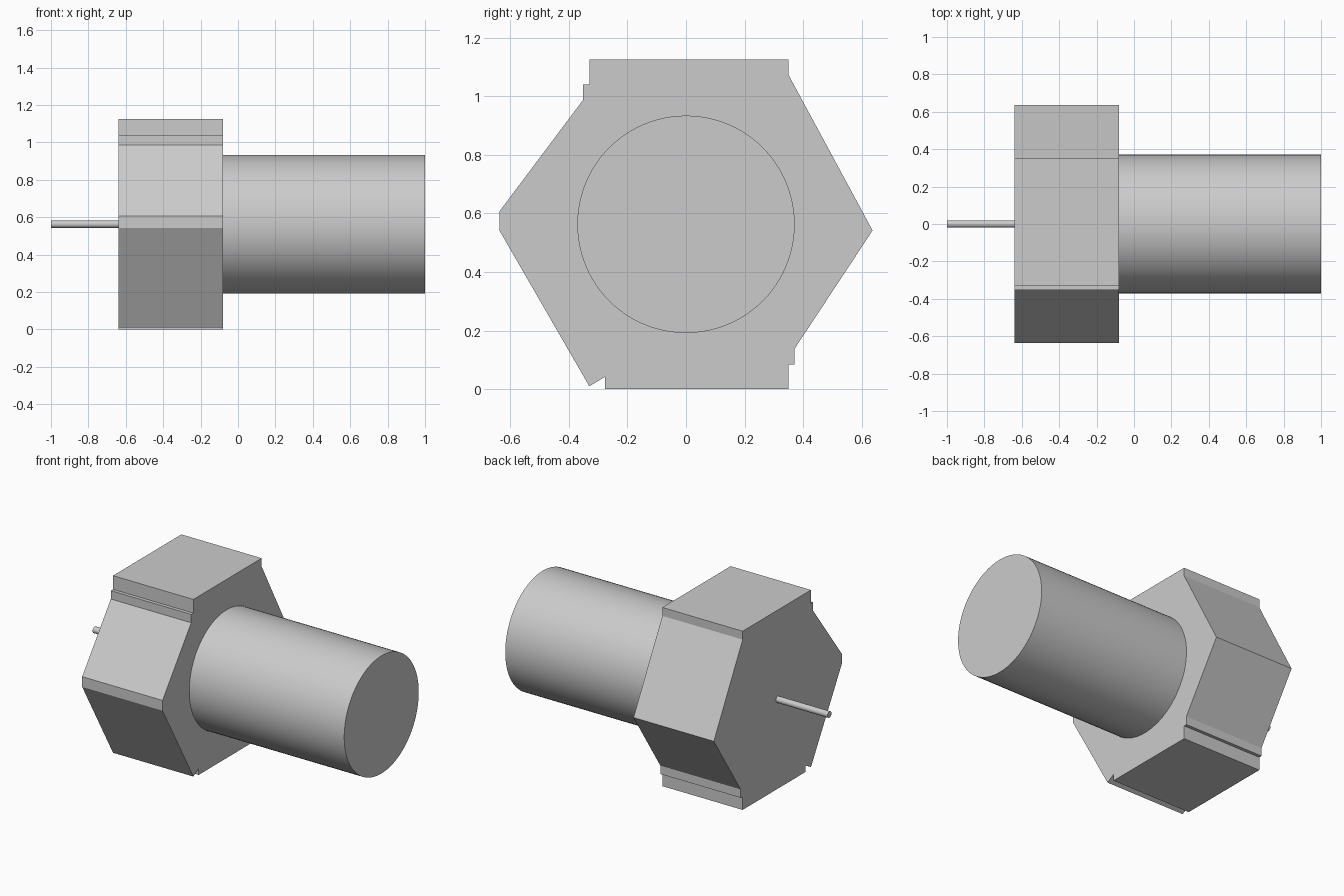
import bpy, bmesh, math
from mathutils import Matrix

cube = bpy.data.objects.get("Cube")
if cube:
    bpy.data.objects.remove(cube, do_unlink=True)

grey = bpy.data.materials.new("plain grey")
grey.use_nodes = True
colour = (0.6, 0.6, 0.6, 1)
grey.diffuse_color = colour
grey.node_tree.nodes["Principled BSDF"].inputs["Base Color"].default_value = colour

AXIS_Z = 0.563


def add_object(name, bm):
    bmesh.ops.recalc_face_normals(bm, faces=bm.faces)
    mesh = bpy.data.meshes.new(name)
    bm.to_mesh(mesh)
    bm.free()
    mesh.materials.append(grey)
    obj = bpy.data.objects.new(name, mesh)
    bpy.context.collection.objects.link(obj)
    return obj


def rod(name, x0, x1, radius, sides):
    """Smooth cylinder lying along x."""
    bm = bmesh.new()
    place = Matrix.Translation(((x0 + x1) / 2, 0, AXIS_Z)) @ Matrix.Rotation(math.pi / 2, 4, 'Y')
    bmesh.ops.create_cone(bm, cap_ends=True, segments=sides, radius1=radius,
                          radius2=radius, depth=x1 - x0, matrix=place)
    obj = add_object(name, bm)
    bpy.ops.object.select_all(action='DESELECT')
    obj.select_set(True)
    bpy.context.view_layer.objects.active = obj
    bpy.ops.object.shade_smooth_by_angle(angle=math.radians(30))


# Notched six-sided head, extruded along x from its (y, z) outline
outline = [(-0.33, 1.126), (0.35, 1.126), (0.35, 1.073), (0.637, 0.542),
           (0.37, 0.137), (0.37, 0.084), (0.35, 0.084), (0.35, 0),
           (-0.277, 0), (-0.277, 0.042), (-0.33, 0.01), (-0.637, 0.542),
           (-0.637, 0.607), (-0.352, 0.987), (-0.352, 1.04), (-0.33, 1.04)]
bm = bmesh.new()
face = bm.faces.new([bm.verts.new((-0.64, y, z)) for y, z in outline])
ext = bmesh.ops.extrude_face_region(bm, geom=[face], use_keep_orig=True)
bmesh.ops.translate(bm, vec=(0.56, 0, 0),
                    verts=[v for v in ext["geom"] if isinstance(v, bmesh.types.BMVert)])
add_object("notched_head", bm)

# Thick barrel on one side, thin pin on the other
rod("barrel", -0.08, 1, 0.371, 96)
rod("pin", -1, -0.64, 0.02, 32)
